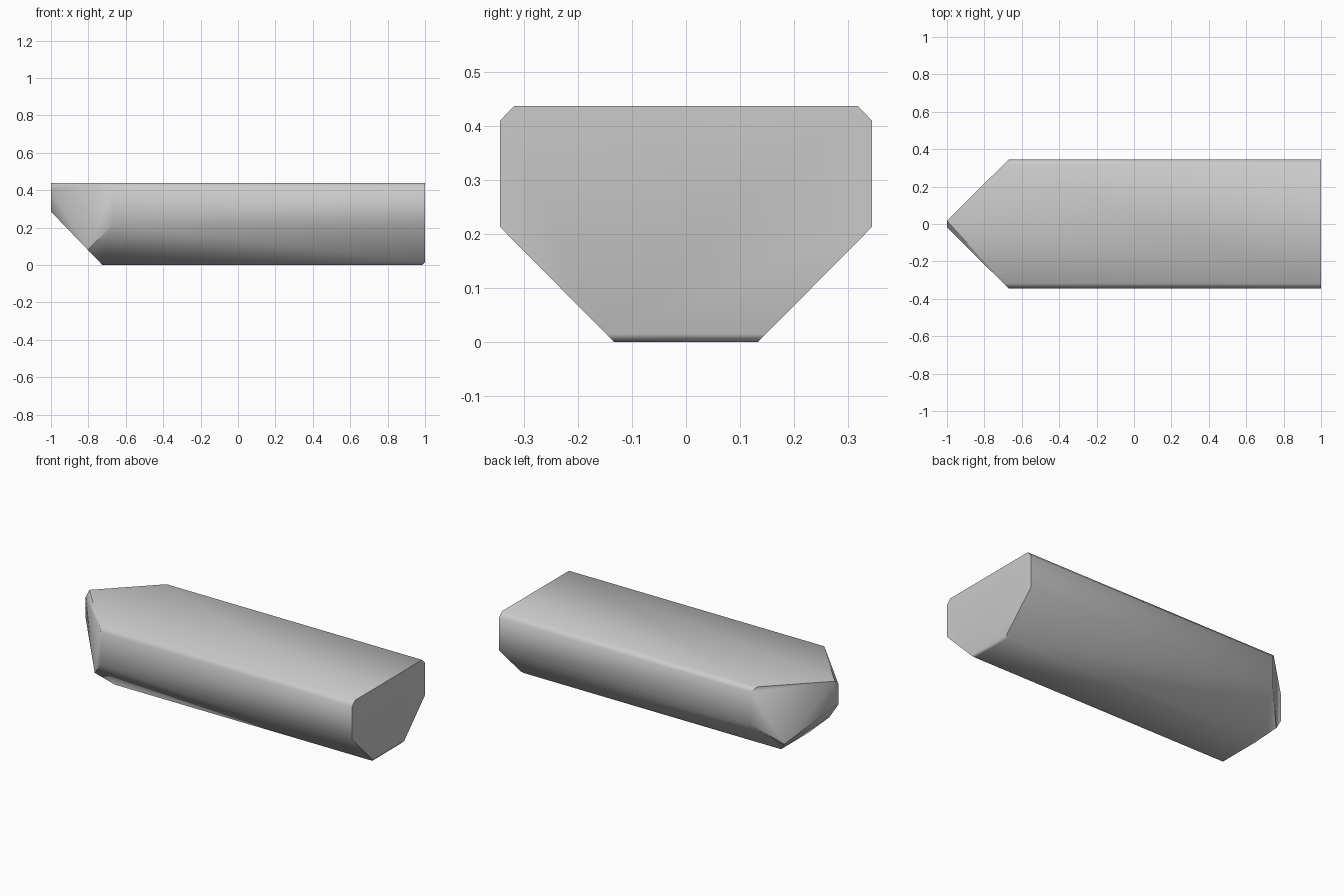
import bpy, bmesh, math
from mathutils import Vector

if "Cube" in bpy.data.objects:
    bpy.data.objects.remove(bpy.data.objects["Cube"])

# Half cross-section (y, z), mirrored into a chamfered hull profile
half = [(0.133, 0.0), (0.345, 0.214), (0.345, 0.41), (0.318, 0.438)]
profile = half + [(-y, z) for y, z in reversed(half)]

bm = bmesh.new()


def slice_off(point, normal):
    """Remove everything on the normal's side of a plane and cap the cut."""
    cut = bmesh.ops.bisect_plane(
        bm, geom=bm.verts[:] + bm.edges[:] + bm.faces[:], dist=1e-5,
        plane_co=point, plane_no=normal, clear_outer=True)["geom_cut"]
    edges = [e for e in cut if isinstance(e, bmesh.types.BMEdge)]
    bmesh.ops.holes_fill(bm, edges=edges, sides=0)


# Long bar
face = bm.faces.new([bm.verts.new((1, y, z)) for y, z in profile])
ext = bmesh.ops.extrude_face_region(bm, geom=[face], use_keep_orig=True)
bmesh.ops.translate(bm, vec=(-2, 0, 0),
                    verts=[v for v in ext["geom"] if isinstance(v, bmesh.types.BMVert)])
bmesh.ops.recalc_face_normals(bm, faces=bm.faces)

# Pointed nose: two side cuts and one rising underside cut
for side in (-1, 1):
    slice_off(Vector((-0.67, side * 0.345, 0)), Vector((-0.327, side * 0.33, 0)).normalized())
slice_off(Vector((-0.725, 0, 0)), Vector((-0.285, 0, -0.275)).normalized())

# Small tapered chamfer on the front top edge of the nose
a, b, c = Vector((-0.695, -0.318, 0.438)), Vector((-1, 0.017, 0.438)), Vector((-1, -0.017, 0.408))
n = (b - a).cross(c - a).normalized()
slice_off(a, n if n.z > 0 else -n)

# Small chamfer under the flat end
slice_off(Vector((0.985, 0, 0)), Vector((1, 0, -1)).normalized())
bmesh.ops.recalc_face_normals(bm, faces=bm.faces)

mesh = bpy.data.meshes.new("pointed_bar")
bm.to_mesh(mesh)
bm.free()
bar = bpy.data.objects.new("pointed_bar", mesh)
bpy.context.collection.objects.link(bar)
bpy.context.view_layer.objects.active = bar
bar.select_set(True)
bpy.ops.object.shade_smooth_by_angle(angle=math.radians(50))
